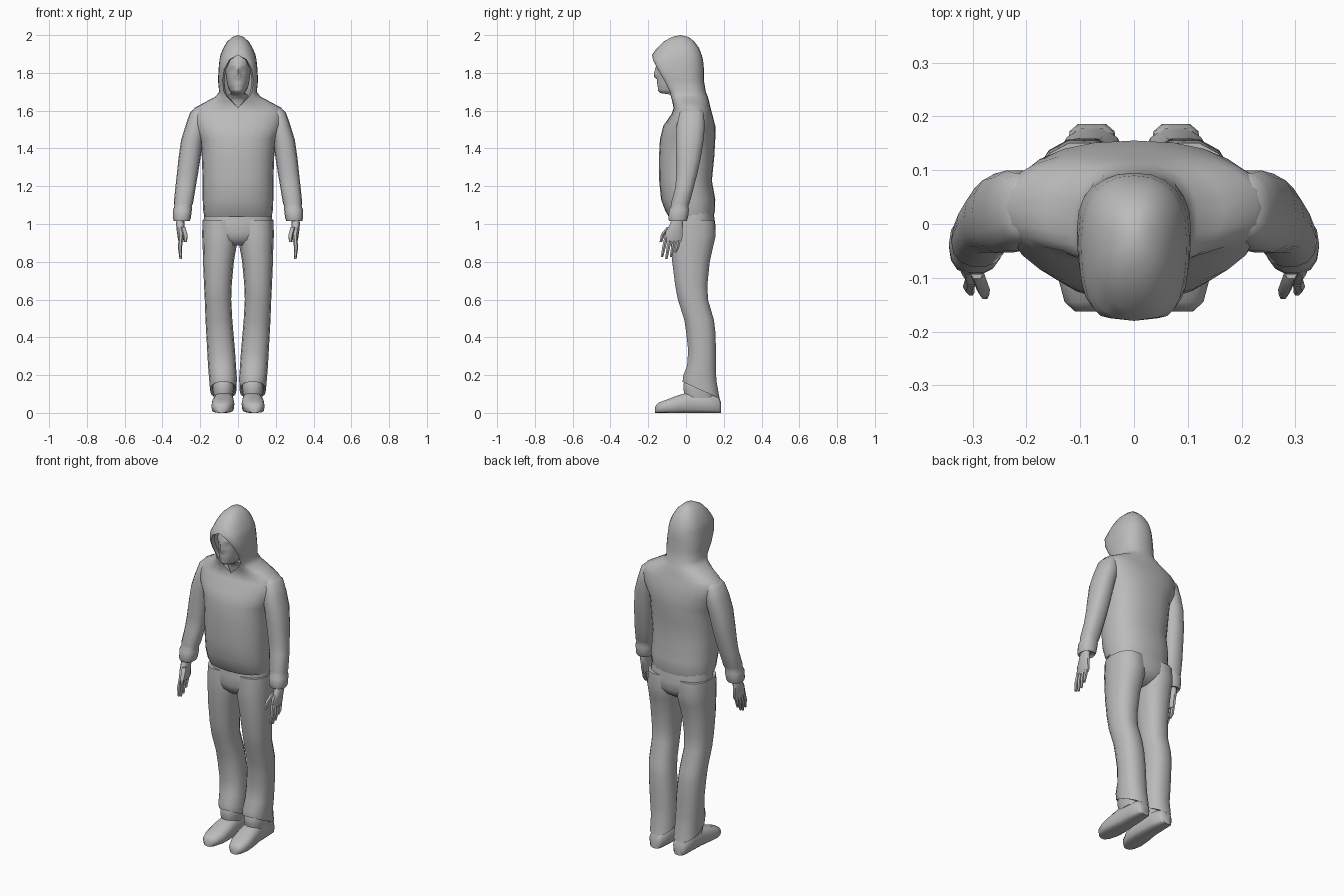
import bpy, bmesh, math
from mathutils import Vector

grey = bpy.data.materials.new("soft_grey")
grey.diffuse_color = (0.5, 0.5, 0.5, 1)


def loft(name, rows, closed=True, caps=True, mirror=False, sharp=50):
    """Skin a list of point rows into a smooth surface."""
    bm = bmesh.new()
    vs = [[bm.verts.new(p) for p in r] for r in rows]
    n = len(rows[0])
    for a, b in zip(vs, vs[1:]):
        for i in range(n if closed else n - 1):
            j = (i + 1) % n
            bm.faces.new((a[i], a[j], b[j], b[i]))
    if closed and caps:
        bm.faces.new(vs[0])
        bm.faces.new(vs[-1])
    bmesh.ops.remove_doubles(bm, verts=bm.verts, dist=1e-4)
    bmesh.ops.recalc_face_normals(bm, faces=bm.faces)
    me = bpy.data.meshes.new(name)
    bm.to_mesh(me)
    bm.free()
    for f in me.polygons:
        f.use_smooth = True
    me.set_sharp_from_angle(angle=math.radians(sharp))
    me.materials.append(grey)
    ob = bpy.data.objects.new(name, me)
    bpy.context.collection.objects.link(ob)
    if mirror:
        ob.modifiers.new("mirror", 'MIRROR')
    return ob


def spow(v, p):
    return math.copysign(abs(v) ** p, v)


def ring(x0, x1, y0, y1, zf, zb=None, n=14, p=0.85):
    """Rounded cross-section between x and y limits; height runs front to back."""
    zb = zf if zb is None else zb
    pts = []
    for i in range(n):
        a = 2 * math.pi * i / n
        cx, sy = spow(math.cos(a), p), spow(math.sin(a), p)
        pts.append(((x0 + x1) / 2 + (x1 - x0) / 2 * cx,
                    (y0 + y1) / 2 + (y1 - y0) / 2 * sy,
                    zf + (zb - zf) * (sy + 1) / 2))
    return pts


# Hooded top: height, half width, widest y, front y, back y, half opening
top_rows = [
    (2.0, 0, -.03, -.03, -.03, 0), (1.99, .03, -.03, -.075, .015, 0),
    (1.965, .058, -.03, -.12, .045, 0), (1.93, .078, -.03, -.155, .07, 0),
    (1.895, .093, -.03, -.18, .083, 0), (1.87, .098, -.03, -.175, .09, .045),
    (1.82, .103, -.025, -.15, .095, .073), (1.76, .106, -.01, -.115, .095, .082),
    (1.70, .10, 0, -.085, .105, .075), (1.675, .118, .01, -.08, .115, .06),
    (1.65, .165, .02, -.073, .122, .035), (1.615, .23, .03, -.066, .13, 0),
    (1.585, .25, .03, -.075, .138, 0), (1.52, .235, .02, -.12, .155, 0),
    (1.45, .20, .01, -.138, .155, 0), (1.36, .192, .01, -.143, .15, 0),
    (1.23, .187, 0, -.142, .137, 0), (1.13, .187, .01, -.132, .155, 0),
    (1.07, .184, .015, -.11, .153, 0), (1.04, .178, .02, -.092, .147, 0),
    (1.045, .15, .03, -.07, .12, 0)]


def hood_row(z, rx, cy, fy, by, ox, steps=6):
    p = 0.85
    half = [(ox * .88, fy + (.02 if ox else 0), z)]      # inner lip of the opening
    for k in range(2 * steps + 1):
        a = math.pi / 2 * (1 - k / steps)
        c, s = max(0, math.cos(a)) ** p, abs(math.sin(a)) ** p
        if k <= steps:
            half.append((ox + (rx - ox) * c, cy + (fy - cy) * s, z))
        else:
            half.append((rx * c, cy + (by - cy) * s, z))
    return half + [(-x, y, h) for x, y, h in half[-2::-1]]


loft("hooded_top", [hood_row(*r) for r in top_rows], closed=False)

# Head with sculpted face: height, half width, front y, back y
head_rows = [(1.60, .055, -.045, .06), (1.66, .052, -.055, .06), (1.685, .05, -.08, .06),
             (1.693, .035, -.135, .06), (1.705, .045, -.148, .06), (1.735, .056, -.15, .06),
             (1.78, .064, -.15, .065), (1.83, .068, -.155, .07), (1.87, .066, -.148, .06),
             (1.90, .05, -.125, .04), (1.92, .02, -.08, .0)]


def bump(x, z, x0, z0, sx, sz):
    return math.exp(-((x - x0) / sx) ** 2 - ((z - z0) / sz) ** 2)


head = []
for (za, *a), (zb, *b) in zip(head_rows, head_rows[1:]):
    for k in range(3):
        t = k / 3
        z = za + (zb - za) * t
        w, f, r = [u + (v - u) * t for u, v in zip(a, b)]
        row = []
        for x, y, _ in ring(-w, w, f, r, z, n=32, p=0.95):
            if y < -.06:
                y -= .022 * bump(x, z, 0, 1.785, .011, .014)    # nose tip
                y -= .012 * bump(x, z, 0, 1.812, .008, .022)    # nose bridge
                y -= .007 * bump(x, z, 0, 1.743, .022, .007)    # lips
                y += .010 * bump(abs(x), z, .028, 1.818, .014, .010)  # eye sockets
                y -= .005 * bump(abs(x), z, .028, 1.838, .02, .008)   # brows
            row.append((x, y, z))
        head.append(row)
loft("head", head, sharp=70)

# Sleeves: height, centre x, centre y, half width, half depth
arm = [(1.615, .2, .03, .025, .045), (1.59, .207, .03, .047, .065), (1.52, .222, .025, .056, .076),
       (1.445, .243, .02, .058, .075), (1.34, .258, .012, .058, .066), (1.27, .267, .004, .056, .058),
       (1.2, .277, -.006, .054, .05), (1.11, .289, -.03, .051, .05), (1.095, .291, -.033, .046, .046),
       (1.075, .294, -.037, .05, .054), (1.03, .297, -.042, .047, .053), (1.015, .298, -.043, .042, .047),
       (1.025, .298, -.045, .03, .036)]
loft("sleeve", [ring(x - w, x + w, y - d, y + d, z) for z, x, y, w, d in arm], mirror=True)

# Palms
palm = [(1.04, .302, -.045, .022, .03), (1.0, .306, -.05, .022, .036), (.96, .304, -.063, .02, .046),
        (.92, .302, -.068, .016, .05), (.905, .302, -.07, .012, .045)]
loft("palm", [ring(x - w, x + w, y - d, y + d, z, n=10) for z, x, y, w, d in palm], mirror=True)


def finger(name, a, b, c, r):
    rows = []
    for p, s in ((a, 1), (b, .95), (c, .6)):
        rows.append(ring(p[0] - r * s, p[0] + r * s, p[1] - r * s, p[1] + r * s, p[2], n=6, p=1))
    loft(name, rows, mirror=True)


# Fingers and thumb
for i, (y, tip) in enumerate(((-.105, .825), (-.082, .815), (-.058, .825), (-.034, .85))):
    finger("finger_%d" % (i + 1), (.303, y, .93), (.307, y - .012, .875),
           (.303, y - .022, tip), .0115)
finger("thumb", (.292, -.09, .985), (.28, -.122, .945), (.277, -.133, .905), .013)

# Trouser seat: height, half width, front y, back y
seat = [(1.07, .175, -.075, .145), (1.0, .185, -.082, .155), (.95, .175, -.083, .155),
        (.915, .13, -.072, .135), (.885, .06, -.04, .09)]
loft("trouser_seat", [ring(-w, w, f, b, z, n=20) for z, w, f, b in seat])

# Trouser legs: inner x, outer x, front y, back y, front height, back height
leg = [(.002, .188, -.08, .153, 1.02, 1.02), (0, .19, -.085, .16, .94, .94),
       (.008, .187, -.082, .146, .88, .88), (.022, .185, -.075, .128, .8, .8),
       (.033, .18, -.06, .115, .68, .68), (.036, .176, -.045, .118, .6, .6),
       (.03, .172, -.01, .15, .49, .49), (.024, .168, 0, .158, .42, .42),
       (.016, .163, .01, .16, .33, .33), (.01, .158, .004, .16, .25, .23),
       (.006, .153, -.018, .163, .195, .17), (.008, .148, -.02, .18, .165, .075),
       (.025, .13, 0, .16, .17, .085)]
loft("trouser_leg", [ring(*r) for r in leg], mirror=True)

# Ankle collars of the shoes
collar = [(.028, .126, 0, .14, .19), (.02, .136, -.014, .15, .155),
          (.02, .136, -.016, .15, .125), (.03, .128, -.005, .15, .08)]
loft("shoe_collar", [ring(*r) for r in collar], mirror=True)

# Shoes: y, centre x, half width, height
shoe = [(.186, .078, .026, .055), (.172, .078, .042, .09), (.10, .076, .05, .11),
        (.02, .076, .054, .112), (-.04, .079, .06, .095), (-.10, .083, .058, .072),
        (-.145, .086, .043, .055), (-.163, .087, .022, .035)]
rows = []
for y, cx, w, h in shoe:
    row = []
    for i in range(14):
        a = 2 * math.pi * i / 14
        s = math.sin(a)
        row.append((cx + w * spow(math.cos(a), .7), y,
                    h / 2 + h / 2 * spow(s, .9 if s > 0 else .4)))
    rows.append(row)
loft("shoe", rows, mirror=True)
